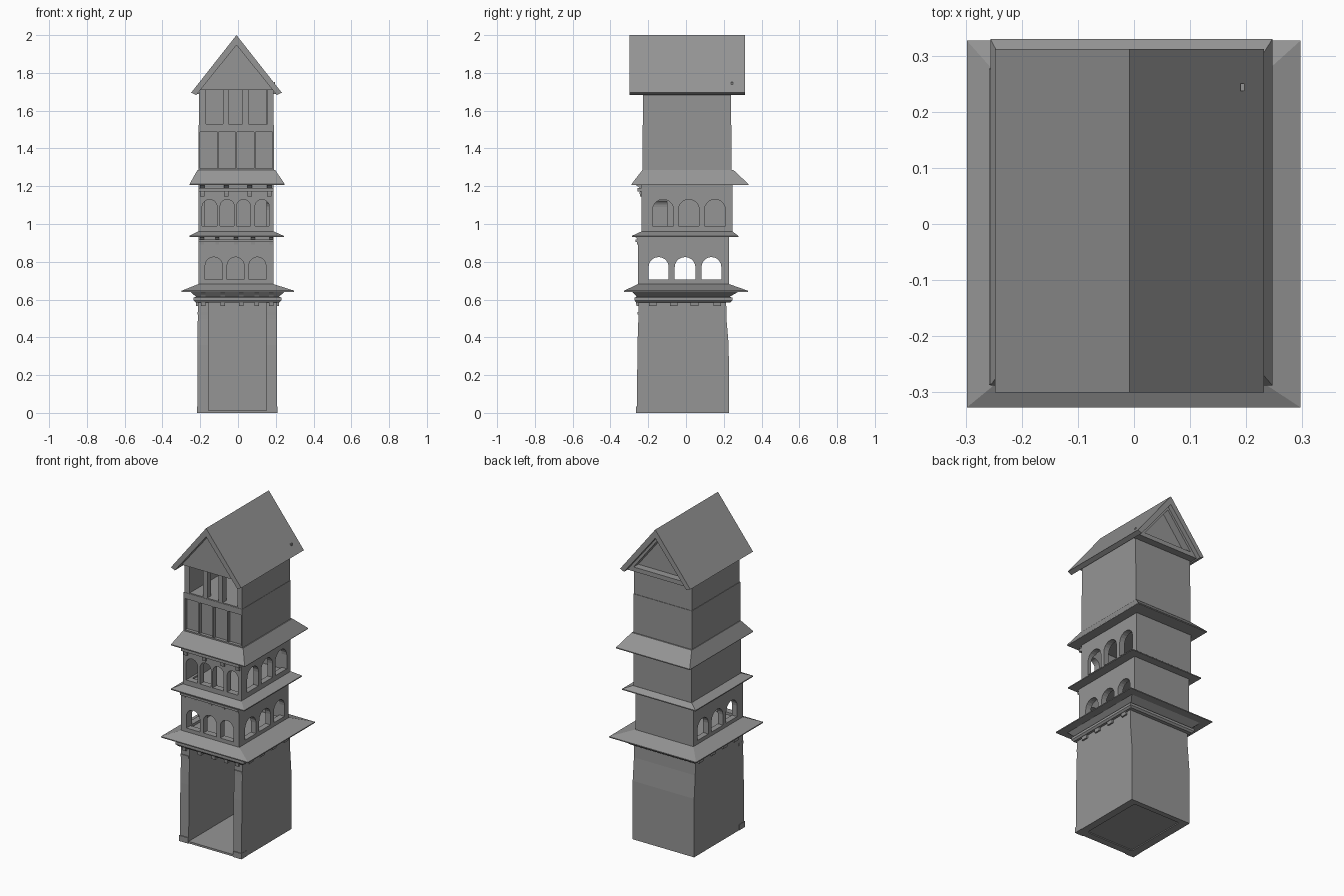
import bpy, bmesh, math

cube = bpy.data.objects.get("Cube")
if cube:
    bpy.data.objects.remove(cube, do_unlink=True)

grey = bpy.data.materials.new("stone_grey")
grey.use_nodes = True
TONE = (0.3, 0.3, 0.3, 1)
grey.diffuse_color = TONE
shader = next(n for n in grey.node_tree.nodes if n.type == 'BSDF_PRINCIPLED')
shader.inputs["Base Color"].default_value = TONE


def finish(name, bm):
    bmesh.ops.recalc_face_normals(bm, faces=bm.faces[:])
    mesh = bpy.data.meshes.new(name)
    bm.to_mesh(mesh)
    bm.free()
    mesh.materials.append(grey)
    obj = bpy.data.objects.new(name, mesh)
    bpy.context.scene.collection.objects.link(obj)
    return obj


def loft(name, *rings):
    """Stack of rectangles (x0, x1, y0, y1, z), closed at both ends."""
    bm = bmesh.new()
    loops = [[bm.verts.new(p + (z,)) for p in ((a, c), (b, c), (b, d), (a, d))]
             for a, b, c, d, z in rings]
    for low, high in zip(loops, loops[1:]):
        for i in range(4):
            j = (i + 1) % 4
            bm.faces.new((low[i], low[j], high[j], high[i]))
    bm.faces.new(loops[0])
    bm.faces.new(loops[-1])
    return finish(name, bm)


def box(name, x0, x1, y0, y1, z0, z1):
    return loft(name, (x0, x1, y0, y1, z0), (x0, x1, y0, y1, z1))


def prism(name, profile, axis, start, end):
    """Extrude a (u, z) profile along x or y."""
    bm = bmesh.new()
    place = (lambda u, z, t: (t, u, z)) if axis == 'x' else (lambda u, z, t: (u, t, z))
    face = bm.faces.new([bm.verts.new(place(u, z, start)) for u, z in profile])
    out = bmesh.ops.extrude_face_region(bm, geom=[face])
    for v in out["geom"]:
        if isinstance(v, bmesh.types.BMVert):
            v.co["xyz".index(axis)] = end
    return finish(name, bm)


def arch(u0, u1, z0, z1, steps=10):
    r, mid = (u1 - u0) / 2, (u0 + u1) / 2
    curve = [(mid + r * math.cos(math.pi * i / steps), z1 - r + r * math.sin(math.pi * i / steps))
             for i in range(steps + 1)]
    return [(u0, z0), (u1, z0)] + curve


def cut(obj, cutters):
    """Carve each cutter out of the part, then discard it."""
    for c in cutters:
        c.hide_render = True
        mod = obj.modifiers.new("opening", 'BOOLEAN')
        mod.operation, mod.solver, mod.object = 'DIFFERENCE', 'EXACT', c
        bpy.context.view_layer.objects.active = obj
        bpy.ops.object.modifier_apply(modifier=mod.name)
        bpy.data.objects.remove(c, do_unlink=True)


# Ground hall with a tall open front
hall = loft("ground_hall", (-.215, .207, -.26, .228, 0), (-.214, .206, -.257, .226, .36),
            (-.213, .206, -.252, .214, .5), (-.212, .206, -.25, .212, .645))
cut(hall, [box("hall_room", -.155, .15, -.4, .18, .012, .61),
           box("underside_recess", -.165, .16, -.215, .195, -.1, .006)])
for side, (x0, x1) in {"right": (-.217, -.155), "left": (.15, .209)}.items():
    box(side + "_pillar_base", x0, x1, -.265, -.21, 0, .035)
    box(side + "_pillar_cap", x0 + .003, x1 - .003, -.257, -.21, .52, .535)

# Moulding below the lowest skirt roof
loft("lower_moulding", (-.225, .22, -.265, .235, .585), (-.235, .23, -.272, .245, .595),
     (-.235, .23, -.272, .245, .61), (-.222, .216, -.26, .232, .615),
     (-.255, .25, -.285, .28, .643))

# Skirt roofs: outer rectangle, inner rectangle, heights
SKIRTS = {
    "lower": ((-.298, .297, -.327, .327), (-.21, .187, -.255, .228), .645, .682),
    "middle": ((-.258, .243, -.287, .277), (-.212, .19, -.237, .247), .935, .96),
    "upper": ((-.256, .247, -.288, .33), (-.214, .196, -.23, .25), 1.21, 1.287),
}
for name, (outer, inner, low, high) in SKIRTS.items():
    loft(name + "_skirt_roof", outer + (low - .004,), outer + (low + .002,), inner + (high,))

# Arcade storeys: hollow boxes with arched openings
FRONT_LOW = ((-.174, -.082), (-.058, .032), (.058, .148))
SIDE_LOW = ((-.198, -.092), (-.06, .05), (.082, .187))
FRONT_HIGH = ((-.19, -.111), (-.095, -.02), (-.008, .066), (.09, .165))
SIDE_HIGH = ((-.177, -.066), (-.04, .07), (.098, .209))

lower = box("lower_arcade", -.21, .187, -.255, .228, .66, .94)
cut(lower, [box("room", -.175, .152, -.215, .19, .69, .9)]
    + [prism("arch", arch(a, b, .705, .825), 'y', -.4, -.1) for a, b in FRONT_LOW]
    + [prism("arch", arch(a, b, .705, .825), 'x', -.4, .4) for a, b in SIDE_LOW])

upper = box("upper_arcade", -.21, .187, -.235, .246, .945, 1.22)
cut(upper, [box("room", -.175, .152, -.195, .212, .98, 1.19)]
    + [prism("arch", arch(a, b, .99, 1.13), 'y', -.4, -.1) for a, b in FRONT_HIGH]
    + [prism("arch", arch(a, b, .99, 1.13), 'x', .1, .4) for a, b in SIDE_HIGH])


# Curved brackets under the skirts
def bracket(name, axis, centre, width, wall, reach, z0, z1):
    """Quarter-curve bracket growing from the wall out to reach."""
    curve = [(wall + (reach - wall) * (1 - math.cos(t)), z0 + (z1 - z0) * math.sin(t))
             for t in (i * math.pi / 10 for i in range(6))]
    thick = (z1 - z0) * .35
    inset = wall - (reach - wall) * .2
    profile = [(inset, z0)] + curve + [(reach, z1 + .003), (inset, z1 + .003)]
    profile[1] = (wall + (reach - wall) * .25, z0)
    profile[2] = (wall + (reach - wall) * .3, z0 + thick)
    return prism(name, profile, axis, centre - width / 2, centre + width / 2)


for x in (-.185, -.08, .016, .1, .175):
    bracket("lower_front_bracket", 'x', x, .024, -.25, -.3, .565, .643)
for x in (-.19, -.11, -.01, .08, .176):
    bracket("middle_front_bracket", 'x', x, .02, -.25, -.283, .892, .935)
for x in (-.19, -.063, .063, .165):
    bracket("upper_front_bracket", 'x', x, .024, -.23, -.283, 1.145, 1.21)
for y in (-.177, -.066, .045, .166):
    bracket("left_bracket", 'y', y, .04, .2, .262, .565, .643)
    bracket("right_bracket", 'y', y, .04, -.207, -.265, .565, .643)

# Rails running along the brackets
box("middle_rail", -.21, .187, -.268, -.25, .905, .918)
box("upper_rail", -.21, .187, -.256, -.232, 1.172, 1.19)

# Top storey: panelled lower half, open windows above
panels = box("panelled_storey", -.21, .19, -.23, .242, 1.275, 1.525)
cut(panels, [box("panel", x, x + .091, -.4, -.21, 1.295, 1.488)
             for x in (-.2, -.103, -.005, .092)])
lookout = box("lookout_storey", -.207, .188, -.228, .239, 1.52, 1.745)
cut(lookout, [box("room", -.17, .152, -.19, .2, 1.53, 1.735)]
    + [box("window", a, b, -.4, -.1, 1.53, 1.71)
       for a, b in ((-.17, -.08), (-.05, .025), (.055, .155))])

# Gable roof with thick sloping slabs
MID, RISE = -.008, 1.27
prism("gable_roof", [(MID, 2), (MID + .24, 1.695), (MID + .213, 1.683), (MID, 1.947),
                     (MID - .213, 1.683), (MID - .24, 1.695)], 'y', -.3, .312)
gable = [(MID - .192, 1.71), (MID + .192, 1.71), (MID, 1.955)]
prism("front_gable", gable, 'y', -.262, -.2)
prism("back_gable", gable, 'y', .2, .24)
prism("gable_beam", [(MID - .21, 1.688), (MID + .21, 1.688), (MID + .19, 1.715),
                     (MID - .19, 1.715)], 'y', .235, .285)
inner = [(MID, 1.955), (MID + .2, 1.70), (MID + .178, 1.70), (MID, 1.925),
         (MID - .178, 1.70), (MID - .2, 1.70)]
prism("back_gable_frame", inner, 'y', .235, .285)

# Small peg on the roof slope
box("roof_peg", .19, .197, .237, .25, 1.735, 1.752)
